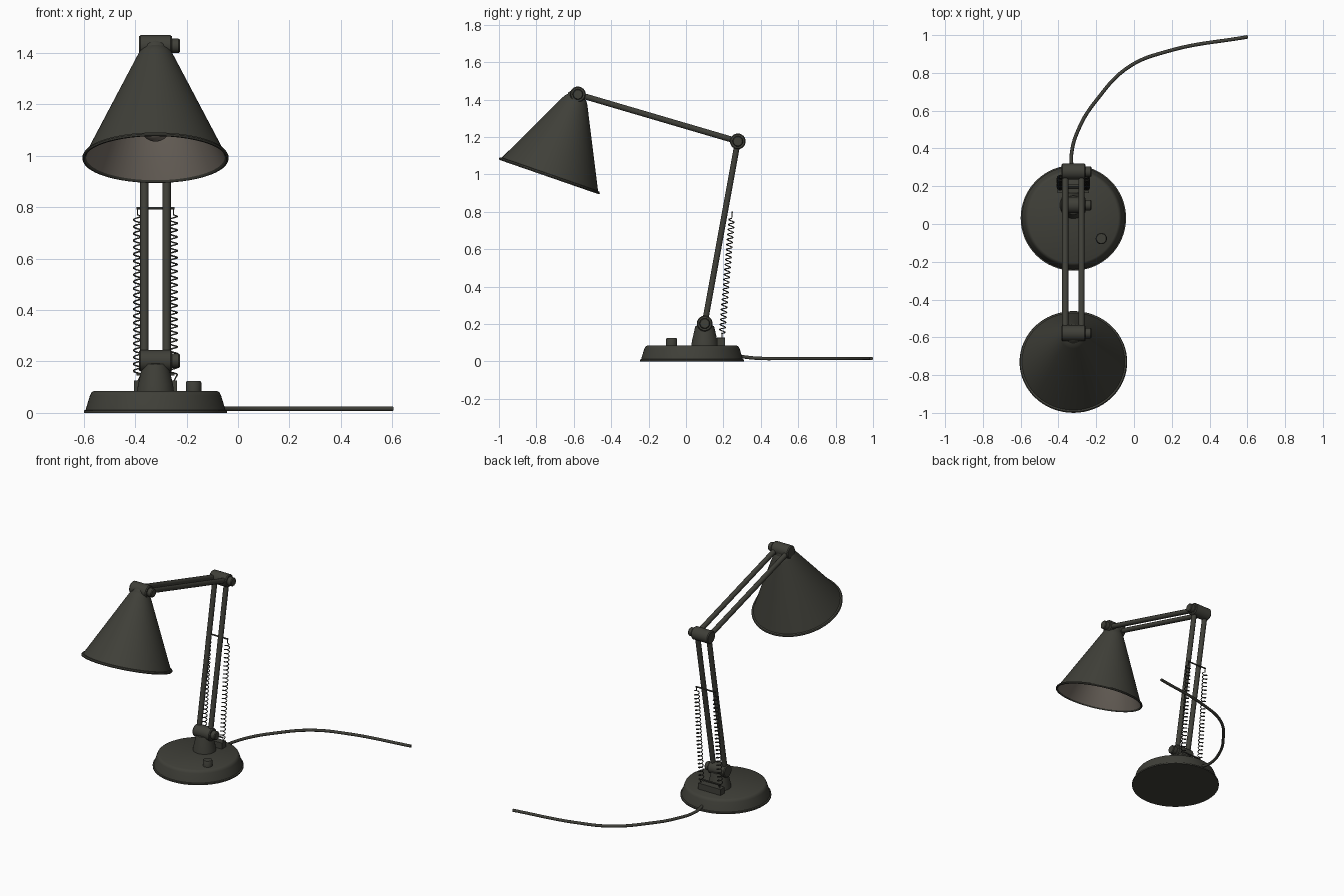
import bpy, bmesh, math
from mathutils import Vector

cube = bpy.data.objects.get("Cube")
if cube:
    bpy.data.objects.remove(cube, do_unlink=True)


def material(name, rgb):
    m = bpy.data.materials.new(name)
    m.use_nodes = True
    color = (*rgb, 1.0)
    m.diffuse_color = color
    m.node_tree.nodes["Principled BSDF"].inputs["Base Color"].default_value = color
    return m


body = material("dark olive enamel", (0.05, 0.05, 0.04))
lining = material("warm grey lining", (0.18, 0.155, 0.13))
CX = -0.321  # lamp centre line


def finish(obj, angle=35):
    bpy.ops.object.select_all(action="DESELECT")
    obj.select_set(True)
    bpy.context.view_layer.objects.active = obj
    if obj.type == "CURVE":
        bpy.ops.object.convert(target="MESH")
    bpy.ops.object.shade_smooth_by_angle(angle=math.radians(angle))
    return bpy.context.object


def lathe(name, profile, origin, axis, mats=(body,), inner_from=None, sides=48):
    """Revolve (radius, height) points; segments from inner_from use slot 1."""
    bm = bmesh.new()
    rings = []
    for r, h in profile:
        if r == 0:
            rings.append([bm.verts.new((0, 0, h))] * sides)
        else:
            rings.append([bm.verts.new((r * math.cos(a), r * math.sin(a), h))
                          for a in (2 * math.pi * i / sides for i in range(sides))])
    for k, (lo, hi) in enumerate(zip(rings, rings[1:])):
        for i in range(sides):
            j = (i + 1) % sides
            loop = list(dict.fromkeys((lo[i], lo[j], hi[j], hi[i])))
            face = bm.faces.new(loop)
            if inner_from is not None and k >= inner_from:
                face.material_index = 1
    bmesh.ops.recalc_face_normals(bm, faces=bm.faces)
    mesh = bpy.data.meshes.new(name)
    bm.to_mesh(mesh)
    bm.free()
    for m in mats:
        mesh.materials.append(m)
    obj = bpy.data.objects.new(name, mesh)
    bpy.context.collection.objects.link(obj)
    obj.location = origin
    obj.rotation_mode = "QUATERNION"
    obj.rotation_quaternion = Vector(axis).to_track_quat("Z", "Y")
    return finish(obj)


def tube(name, points, radius, kind="POLY", res=3):
    curve = bpy.data.curves.new(name, "CURVE")
    curve.dimensions = "3D"
    curve.bevel_depth = radius
    curve.bevel_resolution = res
    curve.use_fill_caps = True
    spline = curve.splines.new(kind)
    if kind == "BEZIER":
        spline.bezier_points.add(len(points) - 1)
        for bp, p in zip(spline.bezier_points, points):
            bp.co = p
            bp.handle_left_type = bp.handle_right_type = "AUTO"
    else:
        spline.points.add(len(points) - 1)
        for sp, p in zip(spline.points, points):
            sp.co = (*p, 1)
    curve.materials.append(body)
    obj = bpy.data.objects.new(name, curve)
    bpy.context.collection.objects.link(obj)
    return finish(obj, 60)


# Weighted base, pedestal and switch
UP = (0, 0, 1)
lathe("base", [(0, 0), (0.279, 0), (0.279, 0.009), (0.272, 0.012), (0.255, 0.068),
               (0.249, 0.08), (0.238, 0.086), (0, 0.086)], (CX, 0.032, 0), UP, sides=64)
lathe("pedestal", [(0, 0.08), (0.072, 0.08), (0.068, 0.11), (0.05, 0.19), (0, 0.2)],
      (CX, 0.1, 0), UP)
lathe("switch_button", [(0, 0.08), (0.03, 0.08), (0.03, 0.118), (0.026, 0.125), (0, 0.125)],
      (-0.173, -0.077, 0), UP, sides=24)

# Three pivot joints, each with a tightening knob on the left side
joints = {"base": Vector((CX, 0.1, 0.203)),
          "elbow": Vector((CX, 0.277, 1.177)),
          "head": Vector((CX, -0.578, 1.428))}
for label, pos in joints.items():
    lathe(label + "_joint", [(0, -0.064), (0.037, -0.064), (0.042, -0.058), (0.042, 0.058),
                             (0.037, 0.064), (0, 0.064)], pos, (1, 0, 0), sides=32)
    lathe(label + "_knob", [(0, 0.06), (0.028, 0.06), (0.028, 0.09), (0.024, 0.095),
                            (0, 0.095)], pos, (1, 0, 0), sides=24)

# Paired arm rods
for side, dx in (("right", -0.043), ("left", 0.043)):
    off = Vector((dx, 0, 0))
    for part, a, b in (("lower", "base", "elbow"), ("upper", "elbow", "head")):
        tube(f"{part}_arm_{side}", [joints[a] + off, joints[b] + off], 0.0165)

# Spring anchor block and cross rods
bpy.ops.mesh.primitive_cube_add(size=1, location=(CX, 0.187, 0.105))
block = bpy.context.object
block.name = "spring_anchor"
block.scale = (0.168, 0.044, 0.044)
block.data.materials.append(body)
bevel = block.modifiers.new("bevel", "BEVEL")
bevel.width = 0.004
bevel.segments = 2
spring_low, spring_high = Vector((0, 0.193, 0.15)), Vector((0, 0.247, 0.797))
for name, p in (("lower_spring_rod", spring_low), ("upper_spring_rod", spring_high)):
    tube(name, [p + Vector((CX - 0.073, 0, 0)), p + Vector((CX + 0.073, 0, 0))], 0.005)

# Coil springs with straight hooks at both ends
TURNS, STEPS = 23, 12
along = (spring_high - spring_low).normalized()
across = along.cross(Vector((1, 0, 0)))
for side, dx in (("right", -0.07), ("left", 0.07)):
    low = spring_low + Vector((CX + dx, 0, 0))
    high = spring_high + Vector((CX + dx, 0, 0))
    points = [low - along * 0.03]
    for i in range(TURNS * STEPS + 1):
        a = 2 * math.pi * i / STEPS
        centre = low.lerp(high, 0.95 * i / (TURNS * STEPS))
        points.append(centre + 0.0155 * (Vector((math.cos(a), 0, 0)) + across * math.sin(a)))
    points += [low.lerp(high, 0.96), high]
    tube("spring_" + side, points, 0.003, res=1)

# Conical shade: outside, rolled lip, then the pale lining
rim = Vector((CX, -0.732, 0.988))
tilt = (0, 0.327, 0.945)
lathe("shade", [(0, 0.452), (0.05, 0.452), (0.062, 0.44), (0.07, 0.425), (0.272, 0.014),
                (0.281, 0.012), (0.285, 0.005), (0.283, -0.001), (0.277, -0.002),
                (0.27, 0.006), (0.064, 0.42), (0, 0.42)],
      rim, tilt, (body, lining), inner_from=9, sides=64)
lathe("shade_neck", [(0, 0.43), (0.052, 0.43), (0.05, 0.46), (0.036, 0.478), (0, 0.48)],
      rim, tilt, sides=32)

# Bulb and socket inside the shade
lathe("bulb_socket", [(0, 0.22), (0.036, 0.22), (0.04, 0.3), (0.04, 0.42), (0, 0.42)],
      rim, tilt, sides=24)
ball = [(0.06 * math.sin(t), 0.135 - 0.06 * math.cos(t))
        for t in (math.pi * i / 14 for i in range(1, 12))]
lathe("bulb", [(0, 0.075)] + ball + [(0.03, 0.23), (0, 0.23)], rim, tilt, (lining,), sides=32)

# Power cord trailing from the back of the base
tube("power_cord", [(-0.325, 0.27, 0.03), (-0.331, 0.37, 0.018), (-0.285, 0.52, 0.016),
                    (-0.195, 0.66, 0.016), (-0.03, 0.83, 0.016), (0.18, 0.915, 0.016),
                    (0.603, 0.991, 0.016)], 0.0095, "BEZIER")
